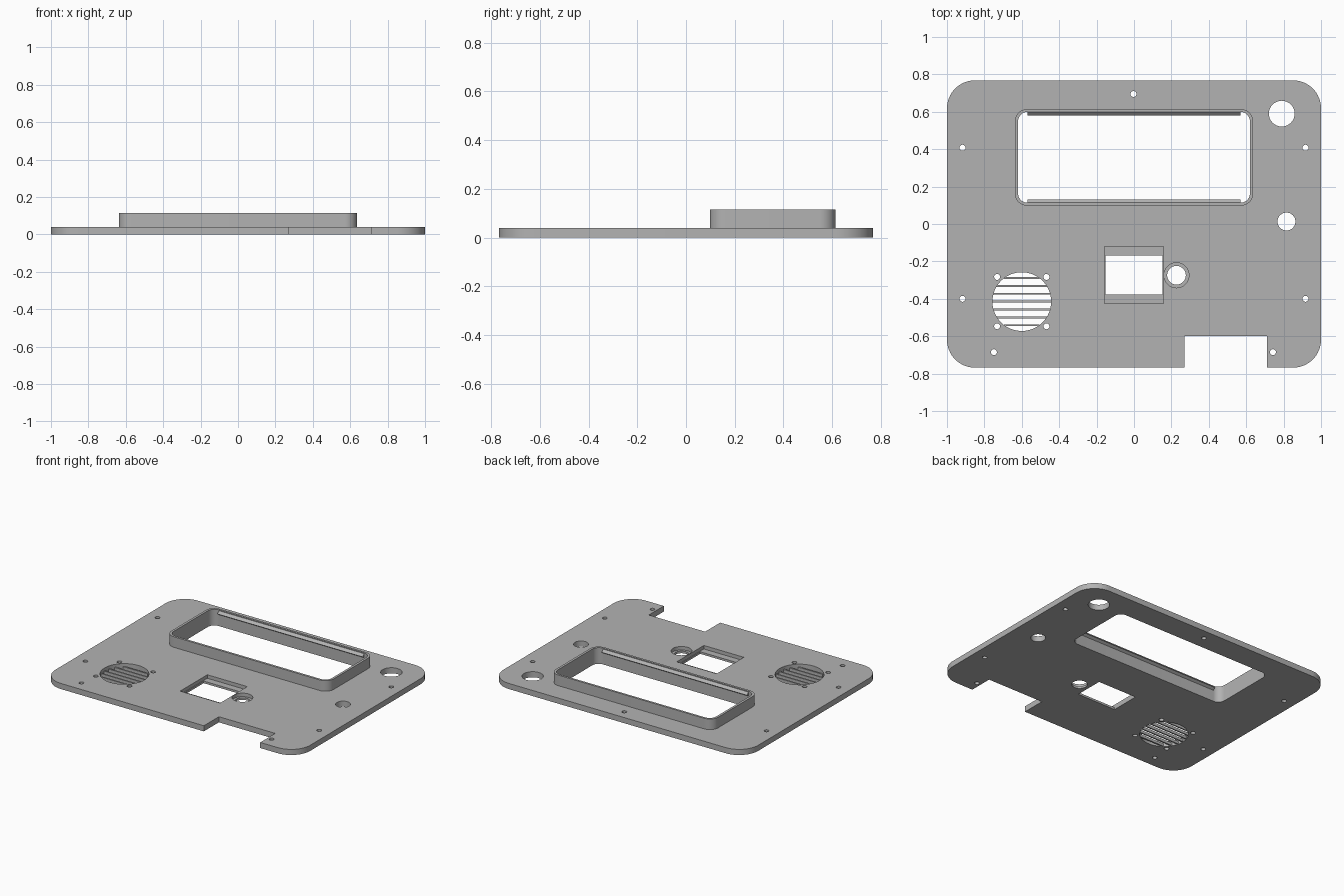
import bpy, bmesh
from math import sin, cos, pi, sqrt, radians
from mathutils import Vector

old = bpy.data.objects.get("Cube")
if old:
    bpy.data.objects.remove(old, do_unlink=True)

grey = bpy.data.materials.new("panel grey")
grey.use_nodes = True
grey.diffuse_color = (0.45, 0.45, 0.45, 1)
grey.node_tree.nodes["Principled BSDF"].inputs["Base Color"].default_value = grey.diffuse_color

T = 0.04        # plate thickness
TOP = 0.115     # collar height


def round_rect(x0, x1, y0, y1, r, n=10):
    """Outline of a rectangle with rounded corners."""
    pts = []
    for k, (cx, cy) in enumerate([(x1 - r, y1 - r), (x0 + r, y1 - r), (x0 + r, y0 + r), (x1 - r, y0 + r)]):
        for i in range(n + 1):
            a = (k + i / n) * pi / 2
            pts.append((cx + r * cos(a), cy + r * sin(a)))
    return pts


def rect(x0, x1, y0, y1):
    return [(x0, y0), (x1, y0), (x1, y1), (x0, y1)]


def circle(x, y, r, n=32):
    return [(x + r * cos(2 * pi * i / n), y + r * sin(2 * pi * i / n)) for i in range(n)]


def extrude(name, points, direction):
    """Solid swept from a flat outline of 3D points."""
    bm = bmesh.new()
    face = bm.faces.new([bm.verts.new(p) for p in points])
    new = bmesh.ops.extrude_face_region(bm, geom=[face])["geom"]
    bmesh.ops.translate(bm, vec=direction, verts=[v for v in new if isinstance(v, bmesh.types.BMVert)])
    bmesh.ops.recalc_face_normals(bm, faces=bm.faces)
    mesh = bpy.data.meshes.new(name)
    bm.to_mesh(mesh)
    bm.free()
    mesh.materials.append(grey)
    obj = bpy.data.objects.new(name, mesh)
    bpy.context.collection.objects.link(obj)
    return obj


def prism(name, outline, z0, z1):
    return extrude(name, [(x, y, z0) for x, y in outline], Vector((0, 0, z1 - z0)))


def cut(obj, cuts):
    """Subtract (outline, z0, z1) prisms, then discard the cutters."""
    cutters = []
    for outline, z0, z1 in cuts:
        c = prism("cutter", outline, z0, z1)
        c.hide_render = True
        mod = obj.modifiers.new("cut", 'BOOLEAN')
        mod.operation, mod.solver, mod.object = 'DIFFERENCE', 'EXACT', c
        cutters.append(c)
    deps = bpy.context.evaluated_depsgraph_get()
    mesh = bpy.data.meshes.new_from_object(obj.evaluated_get(deps))
    obj.modifiers.clear()
    obj.data = mesh
    for c in cutters:
        bpy.data.objects.remove(c, do_unlink=True)


def smooth(obj):
    bpy.ops.object.select_all(action='DESELECT')
    obj.select_set(True)
    bpy.context.view_layer.objects.active = obj
    bpy.ops.object.shade_smooth_by_angle(angle=radians(30))


LOW, HIGH = -0.05, 0.2
window = round_rect(-0.62, 0.62, 0.114, 0.599, 0.05)
fan_x, fan_y, fan_r = -0.60, -0.415, 0.157
ledge = 0.015

# Openings through the plate
holes = [window,
         circle(0.79, 0.59, 0.069),
         circle(0.815, 0.013, 0.048),
         circle(fan_x, fan_y, fan_r, 64),
         rect(-0.152, 0.152, -0.376, -0.168),
         circle(0.227, -0.274, 0.05),
         rect(0.27, 0.712, -0.9, -0.60)]

# Screw holes around the edge and the fan
screws = [(s * 0.917, y) for s in (-1, 1) for y in (0.408, -0.4)]
screws += [(-0.003, 0.695), (-0.749, -0.685), (0.743, -0.685)]
screws += [(fan_x + i * 0.132, fan_y + j * 0.132) for i in (-1, 1) for j in (-1, 1)]
holes += [circle(x, y, 0.016, 16) for x, y in screws]
cuts = [(h, LOW, HIGH) for h in holes]

# Stepped recesses around the small screen and the round knob hole
cuts += [(rect(-0.157, 0.157, -0.424, -0.12), ledge, HIGH),
         (circle(0.227, -0.274, 0.067), ledge, HIGH)]

plate = prism("panel_plate", round_rect(-1, 1, -0.768, 0.768, 0.15, 16), 0, T)
cut(plate, cuts)
smooth(plate)

# Raised collar round the window
collar = prism("window_collar", round_rect(-0.637, 0.637, 0.098, 0.614, 0.065), T, TOP)
cut(collar, [(window, LOW, HIGH)])
smooth(collar)

# Wedge-shaped snap ridges inside the long collar walls
for name, wall, s in (("back_snap_ridge", 0.6, -1), ("front_snap_ridge", 0.113, 1)):
    profile = [(-0.57, wall, 0.08), (-0.57, wall + s * 0.019, 0.093), (-0.57, wall, 0.11)]
    extrude(name, profile, Vector((1.14, 0, 0)))

# Fan grille slats, trimmed to the round opening
for i in range(-3, 4):
    d = i * 0.042
    half = sqrt(fan_r ** 2 - d ** 2) + 0.002
    prism("fan_slat", rect(fan_x - half, fan_x + half, fan_y + d - 0.005, fan_y + d + 0.005), 0.001, 0.02)
